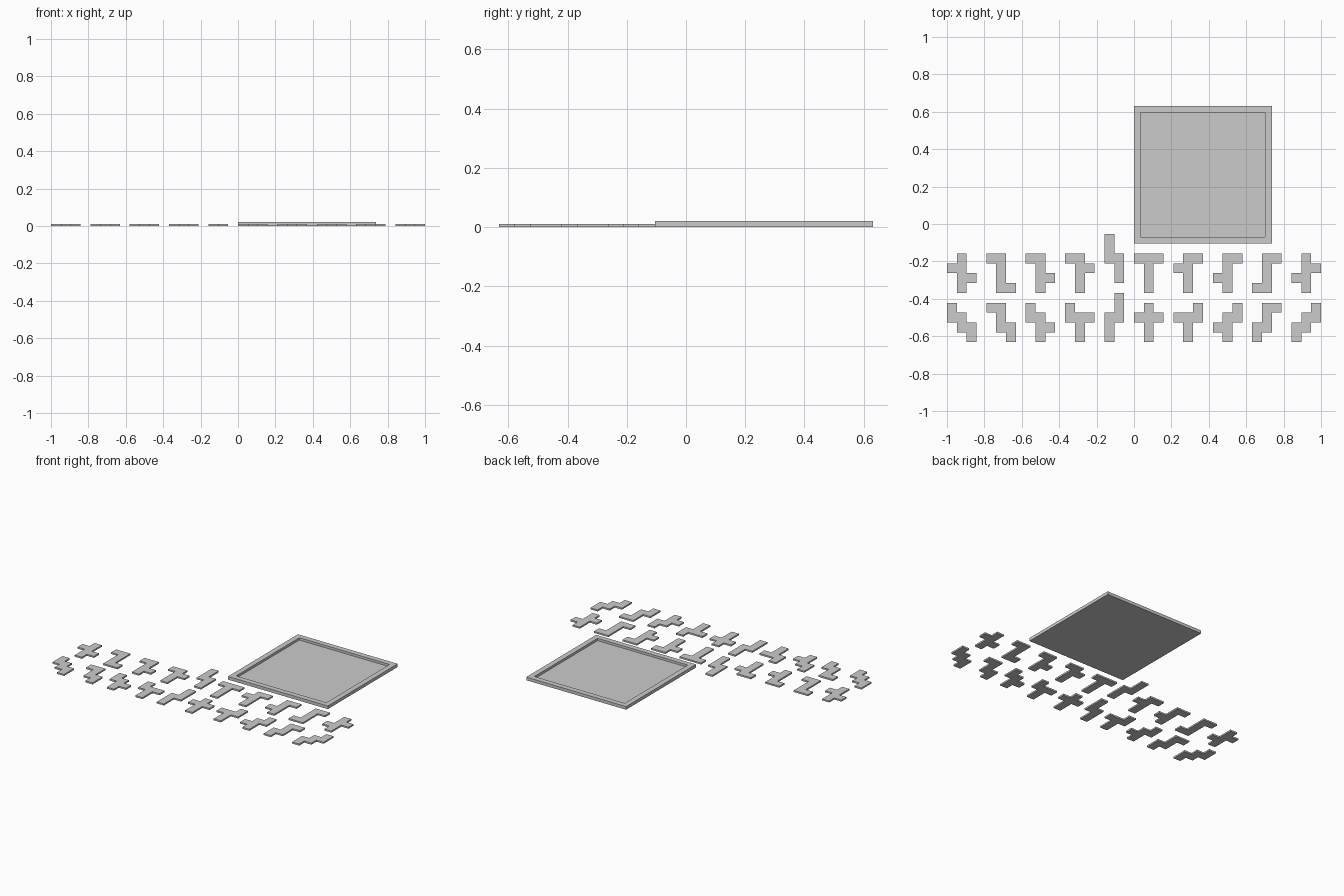
import bpy, bmesh, math

if "Cube" in bpy.data.objects:
    bpy.data.objects.remove(bpy.data.objects["Cube"])

CELL = 2 / 38            # one grid square
X0, Y0 = -1.0, -12 * CELL
PIECE_H = 0.2 * CELL
TRAY_H, FLOOR_H = 0.4 * CELL, 0.1 * CELL


def finish(bm, name):
    bmesh.ops.recalc_face_normals(bm, faces=bm.faces)
    mesh = bpy.data.meshes.new(name)
    bm.to_mesh(mesh)
    bm.free()
    obj = bpy.data.objects.new(name, mesh)
    bpy.context.collection.objects.link(obj)
    return obj


def piece(name, pattern, col, row):
    """Flat tile from a text pattern; col and row give its lower left cell."""
    rows = pattern.split("/")[::-1]
    bm = bmesh.new()
    corners = {}

    def corner(i, j):
        if (i, j) not in corners:
            corners[i, j] = bm.verts.new((i * CELL, j * CELL, 0))
        return corners[i, j]

    for j, line in enumerate(rows):
        for i, mark in enumerate(line):
            if mark == "X":
                bm.faces.new([corner(i, j), corner(i + 1, j),
                              corner(i + 1, j + 1), corner(i, j + 1)])
    # merge the squares into one clean outline, then give it thickness
    bmesh.ops.dissolve_limit(bm, angle_limit=math.radians(1),
                             verts=bm.verts, edges=bm.edges)
    top = bmesh.ops.extrude_face_region(bm, geom=bm.faces[:], use_keep_orig=True)
    bmesh.ops.translate(bm, vec=(0, 0, PIECE_H),
                        verts=[g for g in top["geom"] if isinstance(g, bmesh.types.BMVert)])
    obj = finish(bm, name)
    obj.location = (X0 + col * CELL, Y0 + row * CELL, 0)


def mirrored(pattern):
    return "/".join(line[::-1] for line in pattern.split("/"))


# Cube-net tiles: left half and its mirror image on the right
columns = [0, 4, 8, 12]
mirror_columns = [35, 31, 27, 23]
back = [".X./XX./.XX/.X.", "XX./.X./.X./.XX", "XX./.X./.XX/.X.", "XX./.XX/.X./.X."]
front = ["X../XX./.XX/..X", "XX./.X./.XX/..X", "X../XX./.XX/.X.", "X../XXX/.X./.X."]
for label, patterns, row in (("back", back, 5), ("front", front, 0)):
    for n, p in enumerate(patterns):
        piece(f"{label}_tile_left_{n + 1}", p, columns[n], row)
        piece(f"{label}_tile_right_{n + 1}", mirrored(p), mirror_columns[n], row)

# Tall step tiles and the two symmetric tiles
step = "X./X./XX/.X/.X"
piece("back_step_tile", step, 16, 6)
piece("front_step_tile", mirrored(step), 16, 0)
piece("t_tile", "XXX/.X./.X./.X.", 19, 5)
piece("cross_tile", ".X./XXX/.X./.X.", 19, 0)

# Square tray with a recessed floor
side = 14 * CELL
rim = 0.95 * CELL
bm = bmesh.new()
bmesh.ops.create_cube(bm, size=1)
bmesh.ops.scale(bm, vec=(side, side, TRAY_H), verts=bm.verts)
bmesh.ops.translate(bm, vec=(0, 0, TRAY_H / 2), verts=bm.verts)
lid = max(bm.faces, key=lambda f: f.calc_center_median().z)
bmesh.ops.inset_region(bm, faces=[lid], thickness=rim)
well = bmesh.ops.extrude_discrete_faces(bm, faces=[lid])["faces"][0]
bmesh.ops.translate(bm, vec=(0, 0, FLOOR_H - TRAY_H), verts=well.verts)
tray = finish(bm, "tray")
tray.location = (X0 + 19 * CELL + side / 2, Y0 + 10 * CELL + side / 2, 0)
